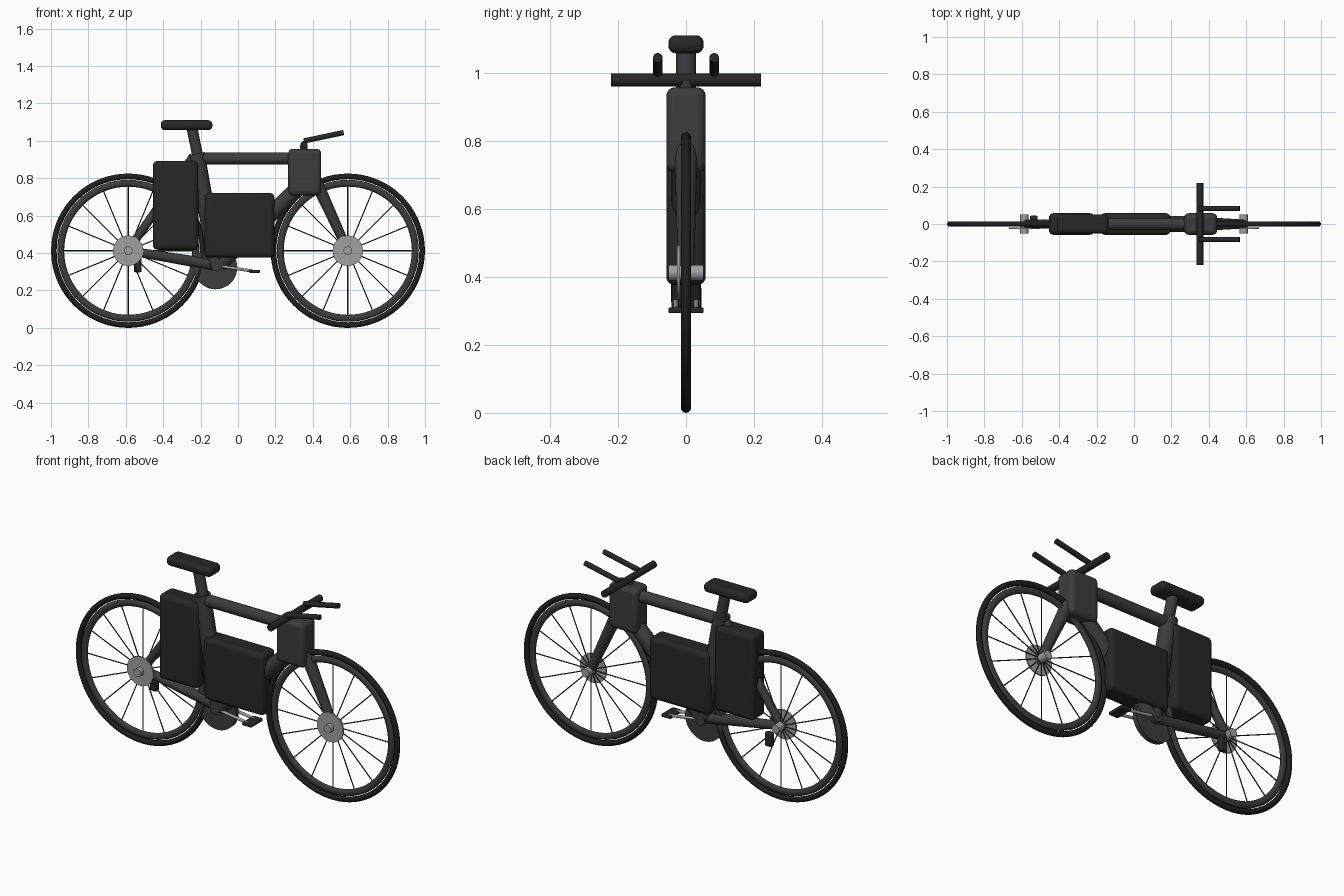
import bpy, math
from mathutils import Vector

if "Cube" in bpy.data.objects:
    bpy.data.objects.remove(bpy.data.objects["Cube"])


def material(name, v):
    m = bpy.data.materials.new(name)
    m.diffuse_color = (v, v, v * 1.06, 1)
    m.use_nodes = True
    m.node_tree.nodes["Principled BSDF"].inputs["Base Color"].default_value = m.diffuse_color
    return m


FRAME = material("frame_dark", 0.045)
PANEL = material("panel_black", 0.02)
TYRE = material("tyre_black", 0.014)
METAL = material("metal_grey", 0.35)


def finish(name, mat):
    o = bpy.context.object
    o.name = name
    o.data.materials.append(mat)
    bpy.ops.object.shade_smooth_by_angle(angle=math.radians(35))
    return o


def tube(name, a, b, r1, mat, r2=None, sides=24):
    a, b = Vector(a), Vector(b)
    d = b - a
    bpy.ops.mesh.primitive_cone_add(vertices=sides, radius1=r1, radius2=r1 if r2 is None else r2,
                                    depth=d.length, location=(a + b) / 2,
                                    rotation=d.to_track_quat('Z', 'Y').to_euler())
    return finish(name, mat)


def box(name, lo, hi, bevel, mat, segments=4):
    lo, hi = Vector(lo), Vector(hi)
    bpy.ops.mesh.primitive_cube_add(size=1, location=(lo + hi) / 2)
    o = bpy.context.object
    o.scale = hi - lo
    bpy.ops.object.transform_apply(location=False, rotation=False, scale=True)
    mod = o.modifiers.new("bevel", 'BEVEL')
    mod.width, mod.segments = bevel, segments
    return finish(name, mat)


def ring(name, x, z, major, minor, flat, mat):
    bpy.ops.mesh.primitive_torus_add(major_radius=major, minor_radius=minor, major_segments=72,
                                     minor_segments=14, location=(x, 0, z),
                                     rotation=(math.pi / 2, 0, 0))
    bpy.context.object.scale = (1, 1, flat)
    return finish(name, mat)


# Wheels: tyre, rim, spokes, axle and the brake disc on the near side
WZ = 0.415
for side, x in (("rear", -0.587), ("front", 0.587)):
    ring(side + "_tyre", x, WZ, 0.3975, 0.0150, 1, TYRE)
    ring(side + "_rim", x, WZ, 0.361, 0.0185, 0.7, FRAME)
    for i in range(16):
        a = i * math.tau / 16
        c, s = math.cos(a), math.sin(a)
        tube(f"{side}_spoke_{i}", (x + 0.01 * c, 0, WZ + 0.01 * s),
             (x + 0.35 * c, 0, WZ + 0.35 * s), 0.003, FRAME, sides=8)
    tube(side + "_axle", (x, -0.051, WZ), (x, 0.051, WZ), 0.023, METAL)
    tube(side + "_brake_disc", (x, -0.026, WZ), (x, -0.018, WZ), 0.081, METAL, sides=40)

# Frame tubes
tube("top_tube", (-0.23, 0, 0.908), (0.32, 0, 0.908), 0.032, FRAME)
tube("seat_tube", (-0.222, 0, 0.935), (-0.115, 0, 0.33), 0.044, FRAME)
tube("down_tube", (0.36, 0, 0.79), (-0.10, 0, 0.34), 0.042, FRAME)
tube("chain_stay", (-0.575, 0, 0.413), (-0.10, 0, 0.335), 0.023, FRAME, 0.032)
tube("seat_stay", (-0.575, 0, 0.435), (-0.235, 0, 0.92), 0.022, FRAME, 0.026)
tube("fork", (0.42, 0, 0.78), (0.583, 0, 0.425), 0.034, FRAME, 0.024)

# Storage and battery cases, head case
box("rear_case", (-0.455, -0.058, 0.42), (-0.212, 0.058, 0.895), 0.025, PANEL)
box("middle_case", (-0.18, -0.058, 0.378), (0.195, 0.058, 0.724), 0.025, PANEL)
box("head_case", (0.268, -0.058, 0.71), (0.445, 0.058, 0.96), 0.025, FRAME)

# Saddle and post
tube("seat_post", (-0.213, 0, 0.91), (-0.247, 0, 1.075), 0.029, FRAME)
box("seat", (-0.413, -0.052, 1.06), (-0.137, 0.052, 1.113), 0.022, PANEL)

# Handlebar with stem and forward extensions
tube("stem", (0.35, 0, 0.93), (0.353, 0, 0.98), 0.02, FRAME)
tube("handlebar", (0.353, -0.22, 0.982), (0.353, 0.22, 0.982), 0.019, PANEL)
for n, y in (("near", -0.083), ("far", 0.083)):
    tube(n + "_bar_extension", (0.352, y, 1.002), (0.565, y, 1.047), 0.014, PANEL)

# Drivetrain: chainring, bracket shell, cranks, pedal, gear changer
tube("chainring", (-0.12, -0.013, 0.325), (-0.12, 0.013, 0.325), 0.116, FRAME, sides=40)
tube("bracket_shell", (-0.115, -0.042, 0.335), (-0.115, 0.042, 0.335), 0.03, FRAME)
for n, y in (("near", -0.03), ("far", 0.03)):
    tube(n + "_crank", (-0.11, y, 0.335), (0.08, y, 0.306), 0.008, METAL, sides=12)
box("pedal", (0.06, -0.052, 0.296), (0.118, 0.052, 0.313), 0.005, PANEL, 2)
box("gear_changer", (-0.557, 0.014, 0.30), (-0.515, 0.045, 0.378), 0.008, PANEL, 2)

# Rest the model on the ground
bpy.context.view_layer.update()
low = min(0.415 - 0.4975, 0.0)
for o in bpy.context.scene.objects:
    if o.type == 'MESH':
        o.location.z -= 0.0025 if low <= 0 else 0
